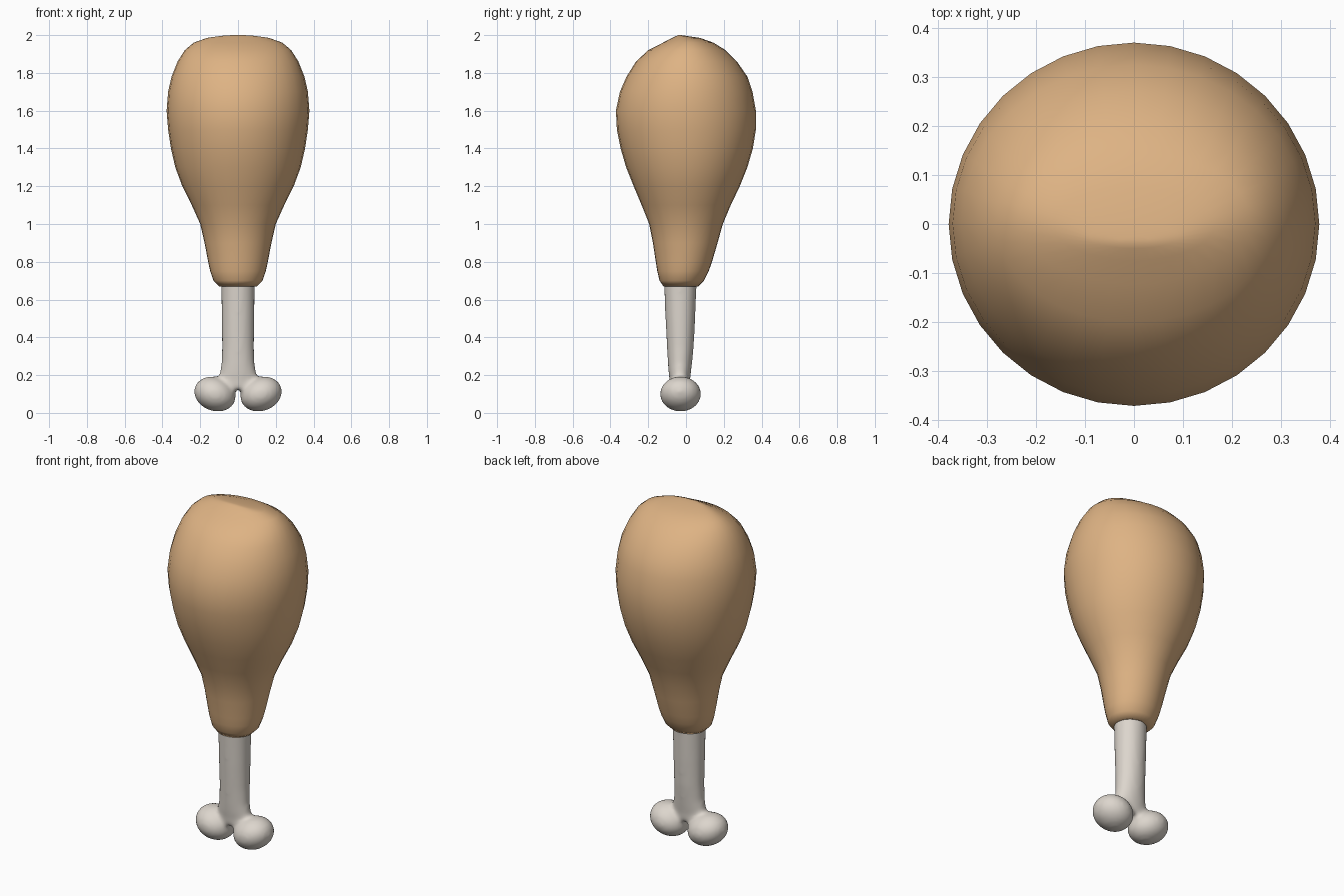
import bpy, bmesh, math
from mathutils import Matrix, Vector


def loft(bm, rings, n):
    """Skin elliptical rings given as (z, half width x, y min, y max)."""
    loops = []
    for z, rx, y0, y1 in rings:
        cy, ry = (y0 + y1) / 2, (y1 - y0) / 2
        loops.append([bm.verts.new((rx * math.cos(2 * math.pi * i / n),
                                    cy + ry * math.sin(2 * math.pi * i / n), z))
                      for i in range(n)])
    for a, b in zip(loops, loops[1:]):
        for i in range(n):
            j = (i + 1) % n
            bm.faces.new((a[i], a[j], b[j], b[i]))
    bm.faces.new(loops[0][::-1])
    bm.faces.new(loops[-1])


def finish(name, bm, color):
    bmesh.ops.recalc_face_normals(bm, faces=bm.faces)
    for f in bm.faces:
        f.smooth = True
    me = bpy.data.meshes.new(name)
    bm.to_mesh(me)
    bm.free()
    ob = bpy.data.objects.new(name, me)
    bpy.context.collection.objects.link(ob)
    mat = bpy.data.materials.new(name + "_color")
    mat.diffuse_color = (*color, 1)
    me.materials.append(mat)
    return ob


# Meat: pear-shaped body pinched to a ridge along x at the top
bm = bmesh.new()
loft(bm, [
    (0.675, 0.08, -0.11, 0.05), (0.67, 0.10, -0.12, 0.065),
    (0.70, 0.13, -0.14, 0.095), (0.75, 0.147, -0.152, 0.12),
    (0.80, 0.158, -0.16, 0.138), (0.90, 0.177, -0.175, 0.167),
    (1.00, 0.20, -0.195, 0.195), (1.10, 0.245, -0.235, 0.237),
    (1.20, 0.295, -0.277, 0.285), (1.30, 0.332, -0.317, 0.325),
    (1.40, 0.355, -0.346, 0.354), (1.50, 0.37, -0.366, 0.37),
    (1.60, 0.378, -0.371, 0.37), (1.70, 0.37, -0.35, 0.352),
    (1.78, 0.352, -0.315, 0.325), (1.86, 0.32, -0.265, 0.27),
    (1.92, 0.282, -0.20, 0.21), (1.96, 0.235, -0.122, 0.145),
    (1.985, 0.165, -0.075, 0.075), (1.996, 0.09, -0.05, 0.0),
    (2.0, 0.03, -0.04, -0.025)], 32)
finish("meat", bm, (0.73, 0.45, 0.23))

# Bone: tapered shaft and two rounded knobs, fused by a remesh
bm = bmesh.new()
loft(bm, [(0.125, 0.085, -0.085, 0.02), (0.18, 0.105, -0.088, 0.022),
          (0.21, 0.097, -0.092, 0.026), (0.26, 0.088, -0.096, 0.032),
          (0.35, 0.085, -0.101, 0.041), (0.50, 0.087, -0.109, 0.049),
          (0.80, 0.09, -0.121, 0.061)], 32)
for s in (-1, 1):
    m = (Matrix.Translation(Vector((s * 0.122, -0.029, 0.1)))
         @ Matrix.Rotation(-s * 0.35, 4, 'Y')
         @ Matrix.Diagonal((0.113, 0.109, 0.09, 1)))
    bmesh.ops.create_uvsphere(bm, u_segments=32, v_segments=20, radius=1, matrix=m)
bone = finish("bone", bm, (0.72, 0.67, 0.61))
rm = bone.modifiers.new("fuse", 'REMESH')
rm.mode = 'VOXEL'
rm.voxel_size = 0.011
rm.use_smooth_shade = True
sm = bone.modifiers.new("soften", 'SMOOTH')
sm.factor = 0.5
sm.iterations = 12
